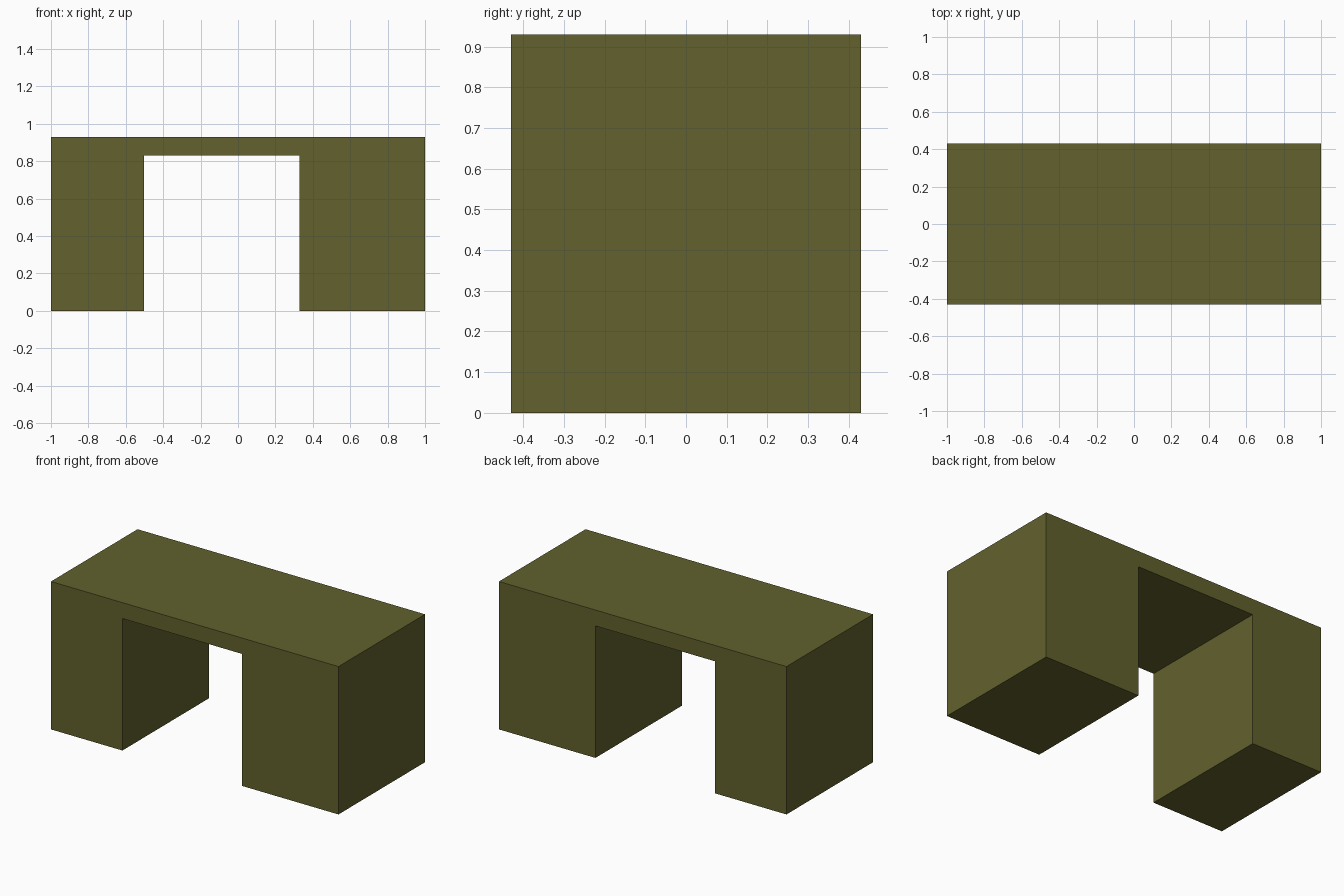
import bpy
import bmesh

if "Cube" in bpy.data.objects:
    bpy.data.objects.remove(bpy.data.objects["Cube"])

HALF_DEPTH = 0.43

olive = bpy.data.materials.new("olive")
olive.diffuse_color = (0.122, 0.1195, 0.0273, 1.0)
olive.use_nodes = True
olive.node_tree.nodes["Principled BSDF"].inputs["Base Color"].default_value = olive.diffuse_color

# Desk body: front outline with an off-centre knee space
profile = [
    (-1.0, 0.0), (-0.503, 0.0), (-0.503, 0.83), (0.329, 0.83),
    (0.329, 0.0), (1.0, 0.0), (1.0, 0.93), (-1.0, 0.93),
]

bm = bmesh.new()
front = bm.faces.new([bm.verts.new((x, -HALF_DEPTH, z)) for x, z in profile])

# Extrude the outline through to the back
result = bmesh.ops.extrude_face_region(bm, geom=[front], use_keep_orig=True)
back_verts = [g for g in result["geom"] if isinstance(g, bmesh.types.BMVert)]
bmesh.ops.translate(bm, verts=back_verts, vec=(0, 2 * HALF_DEPTH, 0))
bmesh.ops.recalc_face_normals(bm, faces=bm.faces)

mesh = bpy.data.meshes.new("desk_body")
bm.to_mesh(mesh)
bm.free()
mesh.materials.append(olive)
desk = bpy.data.objects.new("desk_body", mesh)
bpy.context.collection.objects.link(desk)
